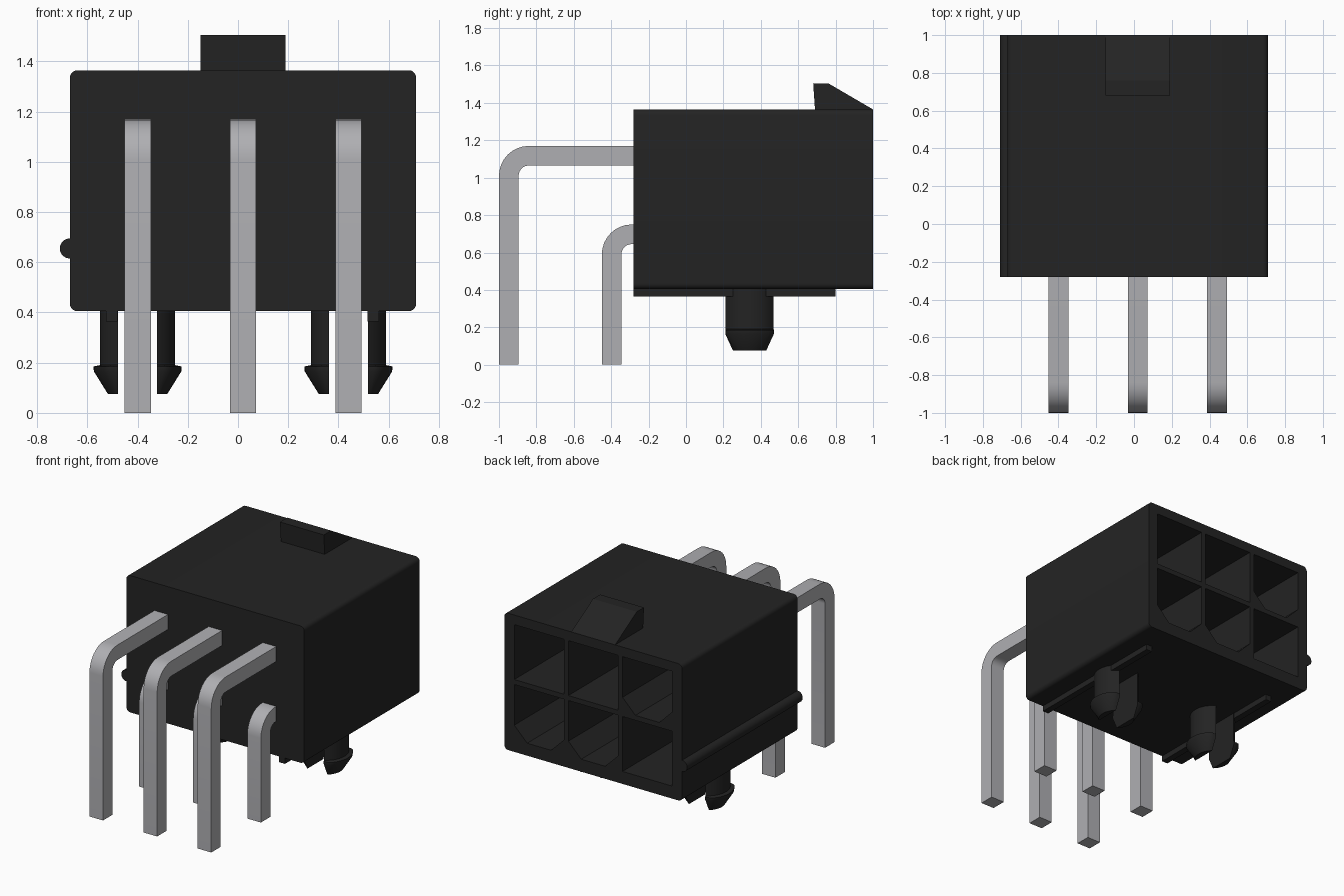
import bpy, bmesh, math
from mathutils import Vector

if "Cube" in bpy.data.objects:
    bpy.data.objects.remove(bpy.data.objects["Cube"])


def material(name, rgb):
    m = bpy.data.materials.new(name)
    m.diffuse_color = (*rgb, 1)
    m.use_nodes = True
    m.node_tree.nodes["Principled BSDF"].inputs["Base Color"].default_value = m.diffuse_color
    return m


BLACK = material("black plastic", (0.017, 0.017, 0.017))
METAL = material("tinned metal", (0.43, 0.43, 0.45))


def finish(name, bm, mat):
    bmesh.ops.recalc_face_normals(bm, faces=bm.faces)
    me = bpy.data.meshes.new(name)
    bm.to_mesh(me)
    bm.free()
    ob = bpy.data.objects.new(name, me)
    bpy.context.collection.objects.link(ob)
    me.materials.append(mat)
    return ob


def smooth(ob):
    bpy.ops.object.select_all(action='DESELECT')
    ob.select_set(True)
    bpy.context.view_layer.objects.active = ob
    bpy.ops.object.shade_smooth_by_angle(angle=math.radians(35))


def add_prism(bm, pts, axis, a, b):
    """Extrude a profile along x (points are y,z) or along y (points are x,z)."""
    def at(p, t):
        return Vector((t, p[0], p[1])) if axis == 'x' else Vector((p[0], t, p[1]))
    add_loft(bm, [[at(p, a) for p in pts], [at(p, b) for p in pts]])


def add_loft(bm, rings):
    """Closed solid through a stack of matching rings."""
    vs = [[bm.verts.new(p) for p in r] for r in rings]
    n = len(vs[0])
    for lo, hi in zip(vs, vs[1:]):
        for i in range(n):
            j = (i + 1) % n
            bm.faces.new((lo[i], lo[j], hi[j], hi[i]))
    bm.faces.new(vs[0])
    bm.faces.new(vs[-1])


def arc(cx, cz, r, a0, a1, n):
    return [(cx + r * math.cos(math.radians(a0 + (a1 - a0) * i / n)),
             cz + r * math.sin(math.radians(a0 + (a1 - a0) * i / n))) for i in range(n + 1)]


def prism(name, pts, axis, a, b, mat):
    bm = bmesh.new()
    add_prism(bm, pts, axis, a, b)
    return finish(name, bm, mat)


COLUMNS = (-0.40, 0.02, 0.44)
ROWS = (0.685, 1.105)

# Housing: rounded block along y
X0, X1, Z0, Z1, R = -0.67, 0.71, 0.405, 1.365, 0.03
outline = (arc(X1 - R, Z1 - R, R, 0, 90, 5) + arc(X0 + R, Z1 - R, R, 90, 180, 5)
           + arc(X0 + R, Z0 + R, R, 180, 270, 5) + arc(X1 - R, Z0 + R, R, 270, 360, 5))
housing = prism("housing", outline, 'y', -0.28, 1.0, BLACK)

# Six sockets cut from the back; three of them have chamfered lower corners
bm = bmesh.new()
h, c = 0.1925, 0.10
for i, x in enumerate(COLUMNS):
    for j, z in enumerate(ROWS):
        k = c if (i > 0) != (j == 1) else 0
        pts = [(x - h, z + h), (x + h, z + h)]
        if k:
            pts += [(x + h, z - h + k), (x + h - k, z - h), (x - h + k, z - h), (x - h, z - h + k)]
        else:
            pts += [(x + h, z - h), (x - h, z - h)]
        add_prism(bm, pts, 'y', 0.0, 1.1)
cutter = finish("socket_cutter", bm, BLACK)
cutter.hide_render = True
mod = housing.modifiers.new("sockets", 'BOOLEAN')
mod.object = cutter
mod.operation = 'DIFFERENCE'
mod.solver = 'EXACT'
bpy.context.view_layer.objects.active = housing
bpy.ops.object.modifier_apply(modifier=mod.name)
bpy.data.objects.remove(cutter)
smooth(housing)

# Latch ramp on top
prism("latch_ramp", [(0.69, 1.36), (0.68, 1.505), (0.76, 1.505), (1.0, 1.365), (1.0, 1.36)],
      'x', -0.15, 0.19, BLACK)

# Round key rib on the left side
smooth(prism("side_rib", arc(-0.67, 0.655, 0.04, 0, 345, 23), 'y', -0.28, 1.0, BLACK))

# Thin standoff ribs underneath
for x in (-0.503, 0.538):
    prism("bottom_rib", [(x - 0.023, 0.365), (x + 0.023, 0.365), (x + 0.023, 0.42), (x - 0.023, 0.42)],
          'y', -0.28, 0.80, BLACK)

# Split snap pegs: two barbed half-round prongs each
LEVELS = ((0.42, 0.15), (0.19, 0.15), (0.185, 0.176), (0.165, 0.174), (0.075, 0.118))
SLOT, PEG_Y = 0.078, 0.34
for px in (-0.40, 0.44):
    for side in (-1, 1):
        rings = []
        for z, r in LEVELS:
            a = math.degrees(math.acos(SLOT / r))
            rings.append([Vector((px + side * x, PEG_Y + max(-0.13, min(0.13, y)), z))
                          for x, y in arc(0, 0, r, -a, a, 14)])
        bm = bmesh.new()
        add_loft(bm, rings)
        smooth(finish("snap_peg_prong", bm, BLACK))

# Right-angle pins: square wire bent downward, running on into the sockets
T, RO = 0.105, 0.16
for label, y, top in (("upper_pin", -1.0, 1.17), ("lower_pin", -0.45, 0.75)):
    cy, cz = y + RO, top - RO
    profile = ([(y + T, 0), (y, 0)] + arc(cy, cz, RO, 180, 90, 8)
               + [(0.5, top), (0.5, top - T)] + arc(cy, cz, RO - T, 90, 180, 8))
    for x in COLUMNS:
        smooth(prism(label, profile, 'x', x - T / 2, x + T / 2, METAL))
